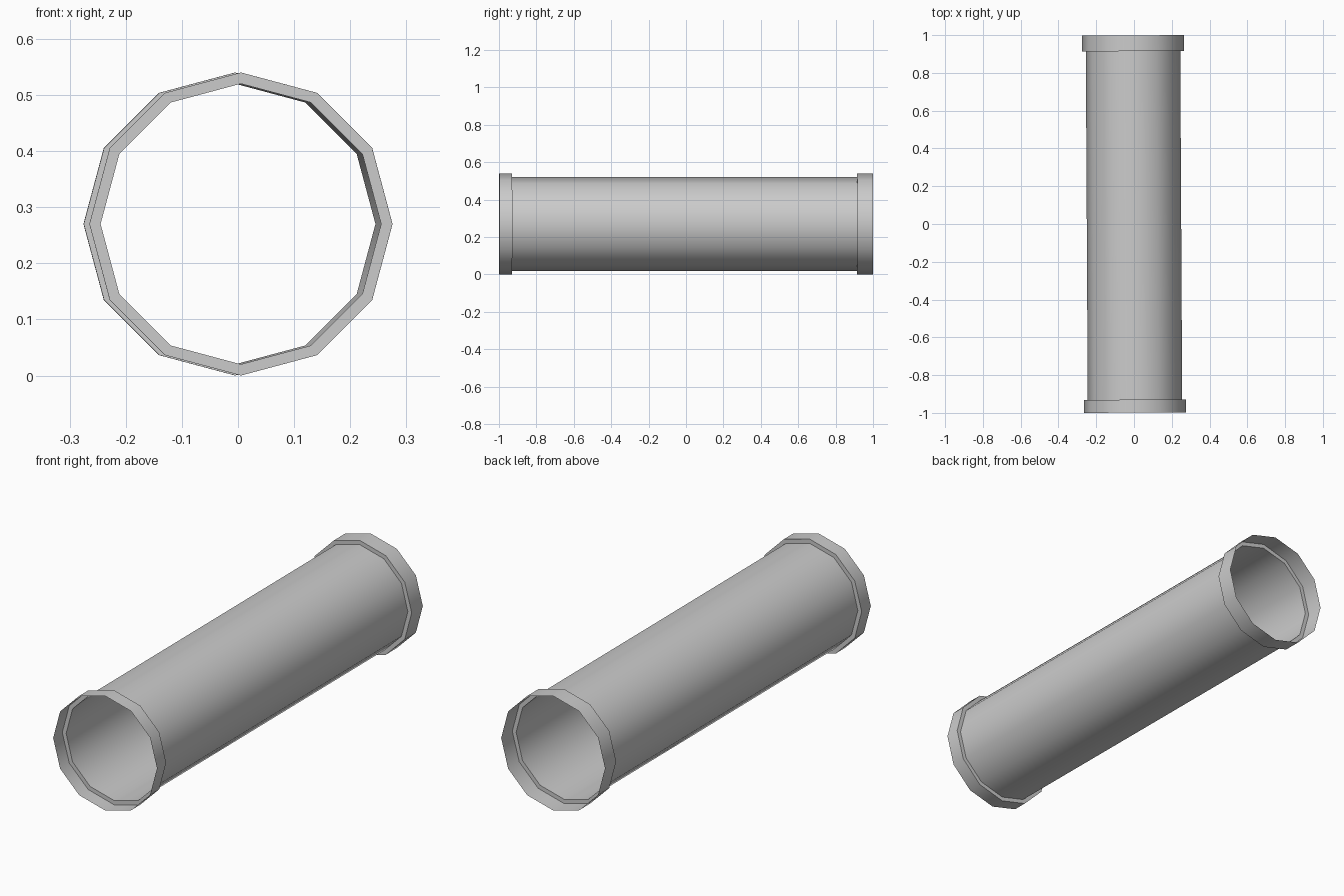
import bpy, bmesh, math
from mathutils import Matrix

if "Cube" in bpy.data.objects:
    bpy.data.objects.remove(bpy.data.objects["Cube"])

SIDES = 12
R_COLLAR, R_TUBE = 0.27, 0.25

def lathe(name, profile):
    """Sweep a (radius, y) profile around the y axis as an open thin shell."""
    bm = bmesh.new()
    rings = []
    for r, y in profile:
        rings.append([bm.verts.new((r * math.cos(2 * math.pi * i / SIDES), y,
                                    r * math.sin(2 * math.pi * i / SIDES)))
                      for i in range(SIDES)])
    for a, b in zip(rings, rings[1:]):
        for i in range(SIDES):
            j = (i + 1) % SIDES
            bm.faces.new((a[i], b[i], b[j], a[j]))
    # slight yaw of the whole pipe, then lift onto the ground
    bm.transform(Matrix.Translation((0, 0, R_COLLAR)) @ Matrix.Rotation(0.0055, 4, 'Z'))
    mesh = bpy.data.meshes.new(name)
    bm.to_mesh(mesh)
    bm.free()
    obj = bpy.data.objects.new(name, mesh)
    bpy.context.collection.objects.link(obj)
    bpy.ops.object.select_all(action='DESELECT')
    obj.select_set(True)
    bpy.context.view_layer.objects.active = obj
    bpy.ops.object.shade_smooth_by_angle(angle=math.radians(40))
    return obj

# pipe: front socket, step, long tube, step, back socket
lathe("pipe", [(R_COLLAR, -0.9985), (R_COLLAR, -0.93), (R_TUBE, -0.93),
               (R_TUBE, 0.915), (R_COLLAR, 0.915), (R_COLLAR, 0.9985)])
